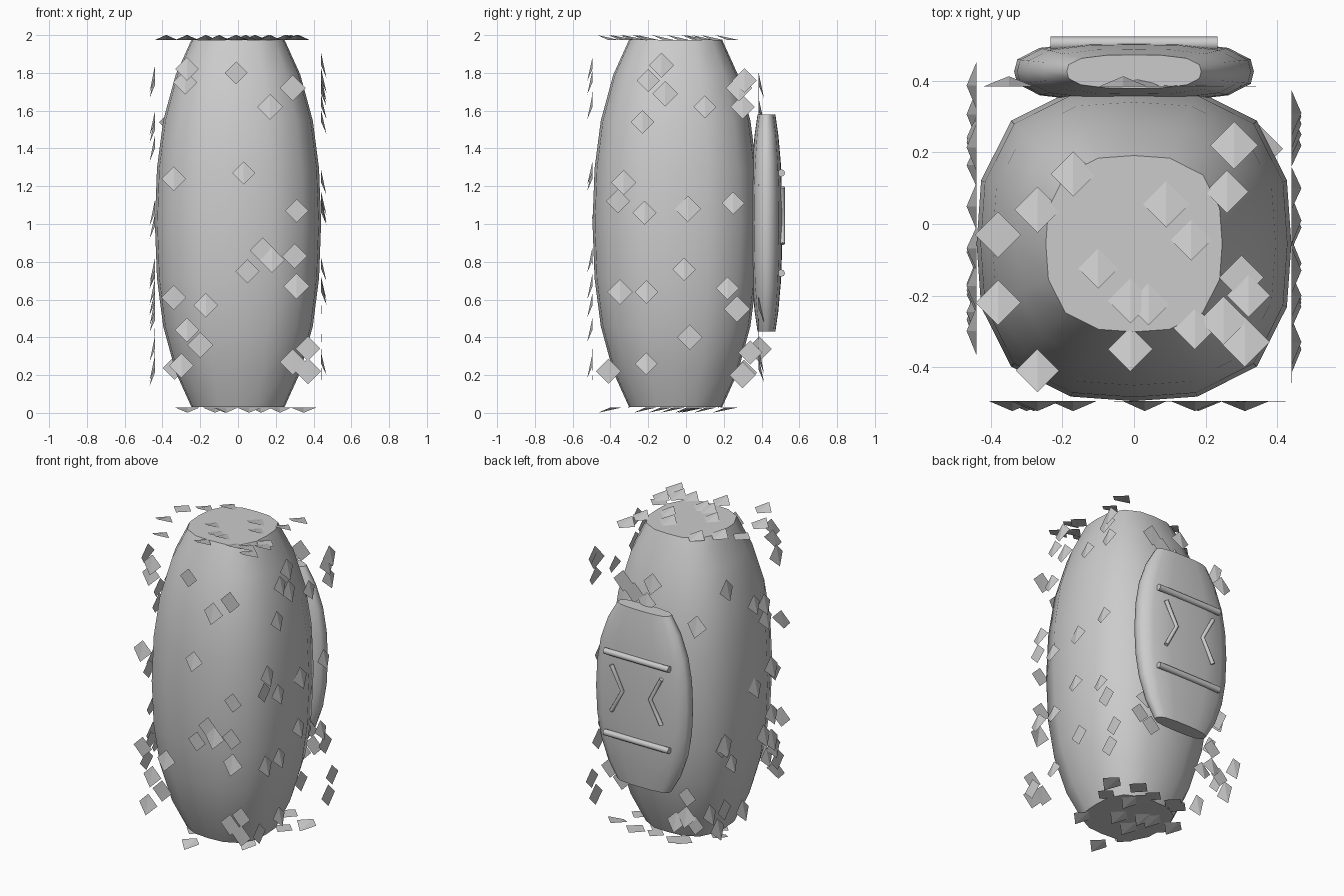
import bpy, bmesh, math, random
from mathutils import Vector

if "Cube" in bpy.data.objects:
    bpy.data.objects.remove(bpy.data.objects["Cube"])

random.seed(4)


def finish(name, bm, smooth=None):
    me = bpy.data.meshes.new(name)
    bm.to_mesh(me)
    bm.free()
    ob = bpy.data.objects.new(name, me)
    bpy.context.collection.objects.link(ob)
    if smooth:
        bpy.context.view_layer.objects.active = ob
        ob.select_set(True)
        bpy.ops.object.shade_smooth_by_angle(angle=math.radians(smooth))
        ob.select_set(False)
    return ob


def rounded_block(name, centre, half, power):
    """Stack of rounded-square rings with flat ends."""
    up = [(1, 0), (0.975, 0.3), (0.90, 0.56), (0.75, 0.81), (0.56, 1.0)]
    profile = [(r, -z) for r, z in reversed(up)] + up[1:]
    n = 16
    bm = bmesh.new()
    rings = []
    for r, z in profile:
        ring = []
        for i in range(n):
            a = 2 * math.pi * i / n
            c, s = math.cos(a), math.sin(a)
            k = r / (abs(c) ** power + abs(s) ** power) ** (1 / power)
            ring.append(bm.verts.new(Vector(centre) + Vector((half[0] * k * c, half[1] * k * s, half[2] * z))))
        rings.append(ring)
    for a, b in zip(rings, rings[1:]):
        for i in range(n):
            j = (i + 1) % n
            bm.faces.new((a[i], a[j], b[j], b[i]))
    bm.faces.new(rings[-1])
    bm.faces.new(rings[0][::-1])
    return finish(name, bm, 60)


def rod(name, points, radius):
    cu = bpy.data.curves.new(name, 'CURVE')
    cu.dimensions = '3D'
    cu.bevel_depth = radius
    cu.bevel_resolution = 2
    cu.use_fill_caps = True
    sp = cu.splines.new('POLY')
    sp.points.add(len(points) - 1)
    for p, co in zip(sp.points, points):
        p.co = (*co, 1)
    ob = bpy.data.objects.new(name, cu)
    bpy.context.collection.objects.link(ob)


def flakes(name, spots, origin, u, v, out, fold_chance):
    """Diamond flakes on one plane; some are folded with one corner lifted."""
    origin, u, v, out = map(Vector, (origin, u, v, out))
    bm = bmesh.new()
    for a, b in spots:
        c = origin + u * a + v * b
        s = random.uniform(0.06, 0.07)
        lift = 0.028 if random.random() < fold_chance else 0.002
        top, low = bm.verts.new(c + v * s), bm.verts.new(c - v * s + out * lift)
        left, right = bm.verts.new(c - u * s), bm.verts.new(c + u * s)
        bm.faces.new((top, left, low))
        bm.faces.new((top, low, right))
    finish(name, bm)


def scatter(n, a0, a1, b0, b1):
    return [(random.uniform(a0, a1), random.uniform(b0, b1)) for _ in range(n)]


# Body and back plate
rounded_block("body", (0, -0.055, 1.003), (0.44, 0.44, 0.972), 2.8)
rounded_block("back_plate", (0, 0.426, 1.005), (0.335, 0.084, 0.575), 2.9)

# Raised bars and chevrons on the plate
for label, z in (("upper", 1.27), ("lower", 0.74)):
    rod(label + "_bar", [(-0.233, 0.504, z), (0.233, 0.504, z)], 0.02)
for label, s in (("left", -1), ("right", 1)):
    rod(label + "_chevron", [(s * 0.18, 0.511, 1.195), (s * 0.10, 0.511, 1.045), (s * 0.18, 0.511, 0.895)], 0.013)

# Loose flakes on the six sides
X, Y, Z = Vector((1, 0, 0)), Vector((0, 1, 0)), Vector((0, 0, 1))
front = [(-.27, 1.82), (-.28, 1.75), (-.01, 1.8), (.29, 1.72), (.17, 1.62), (-.34, 1.24), (.03, 1.27),
         (.31, 1.07), (.13, .86), (.18, .81), (.05, .75), (.3, .83), (.31, .67), (-.34, .61),
         (-.17, .57), (-.27, .44), (-.2, .36), (-.3, .25), (.29, .27), (.37, .22), (.37, .34)]
right = [(-.13, 1.84), (-.2, 1.76), (-.11, 1.69), (.1, 1.62), (-.23, 1.54), (.31, 1.76), (.28, 1.72),
         (.3, 1.62), (-.33, 1.22), (-.36, 1.12), (-.22, 1.06), (.01, 1.08), (.25, 1.11), (-.35, .64),
         (-.21, .64), (-.01, .76), (.22, .66), (.27, .55), (.02, .4), (-.21, .26), (.3, .2), (.34, .32), (-.41, .22)]
top = [(-.17, .14), (-.27, .04), (-.38, -.03), (-.38, -.22), (-.1, -.12), (-.01, -.21), (.04, -.22),
       (.09, .06), (.16, -.04), (.17, -.29), (.28, .22), (.26, .09), (.3, -.15), (.32, -.2),
       (.25, -.27), (.31, -.33), (-.01, -.35), (-.27, -.41)]
flakes("front_flakes", front, (0, -0.495, 0), X, Z, -Y, 0.4)
flakes("right_flakes", right, (0.44, 0, 0), Y, Z, X, 0.7)
flakes("top_flakes", top, (0, 0, 1.973), X, Y, Z, 0.6)
flakes("left_flakes", scatter(14, -.41, .32, .18, .8) + scatter(8, -.41, .32, .95, 1.8),
       (-0.44, 0, 0), -Y, Z, -X, 0.7)
flakes("back_flakes", scatter(10, -.36, .36, .2, .6) + scatter(10, -.36, .36, 1.1, 1.8),
       (0, 0.385, 0), -X, Z, Y, 0.4)
flakes("bottom_flakes", scatter(18, -.35, .35, -.41, .28), (0, 0, 0.029), X, Y, -Z, 0.7)
